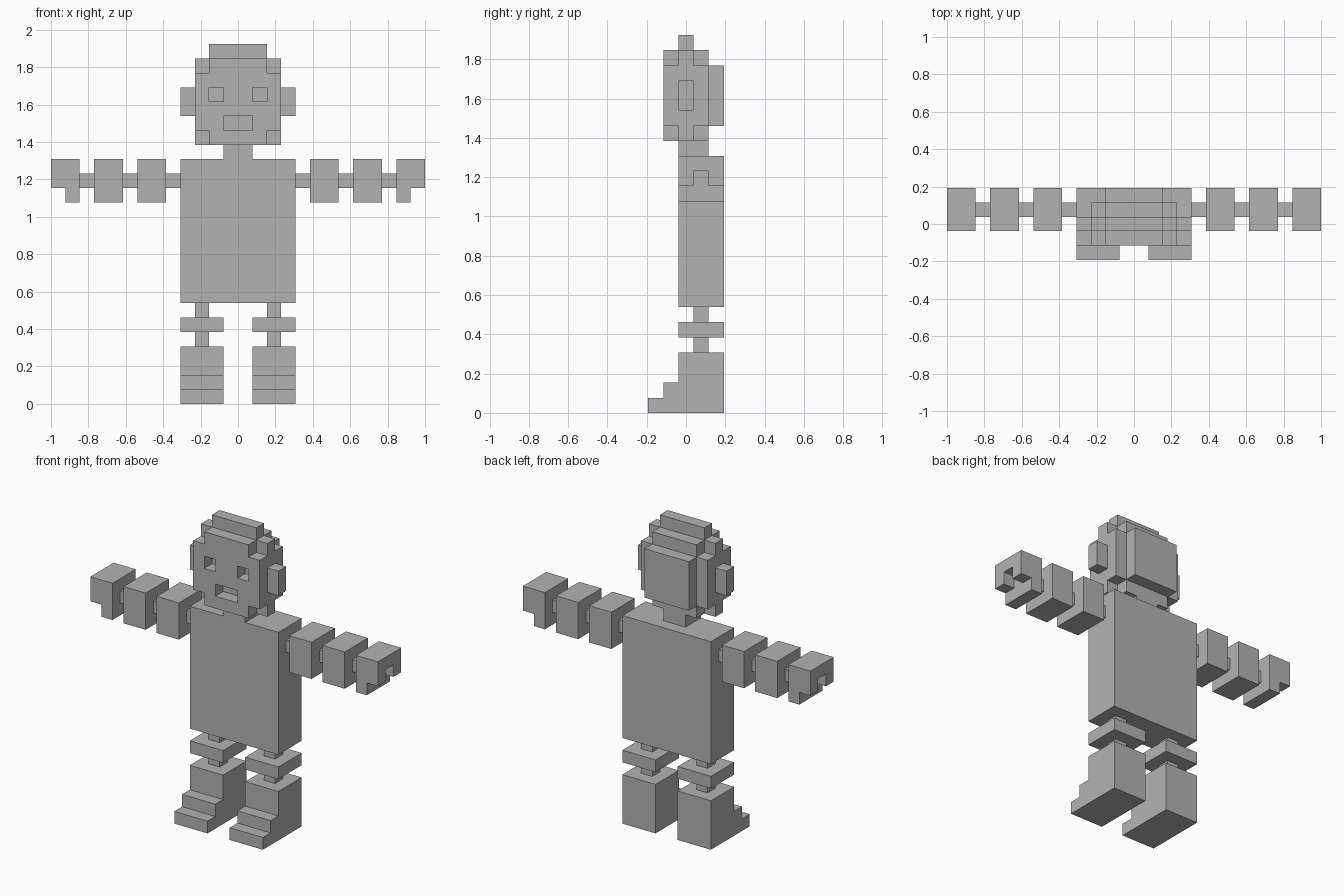
import bpy, bmesh, math
from itertools import product
from mathutils import Vector

if "Cube" in bpy.data.objects:
    bpy.data.objects.remove(bpy.data.objects["Cube"])

U = 2 / 26          # edge of one cube
Y0 = 2.5            # cubes from the toes to the centre line

grey = bpy.data.materials.new("plain grey")
grey.diffuse_color = (0.45, 0.45, 0.45, 1)
grey.use_nodes = True
grey.node_tree.nodes["Principled BSDF"].inputs["Base Color"].default_value = grey.diffuse_color


def cells(box):
    """All unit cubes inside (x0, x1, y0, y1, z0, z1)."""
    x0, x1, y0, y1, z0, z1 = box
    return set(product(range(x0, x1), range(y0, y1), range(z0, z1)))


def part(name, solids, cuts=(), mirror=False):
    """Union of boxes minus cut boxes, keeping only the outer skin."""
    filled = set().union(*map(cells, solids))
    filled -= set().union(*map(cells, cuts))
    bm = bmesh.new()
    for c in filled:
        for axis in range(3):
            for side in (0, 1):
                n = list(c)
                n[axis] += 2 * side - 1
                if tuple(n) in filled:
                    continue
                a, b = (axis + 1) % 3, (axis + 2) % 3
                loop = [(0, 0), (1, 0), (1, 1), (0, 1)]
                verts = []
                for i, j in (loop if side else reversed(loop)):
                    p = Vector(c)
                    p[axis] += side
                    p[a] += i
                    p[b] += j
                    p.y -= Y0
                    verts.append(bm.verts.new(p * U))
                bm.faces.new(verts)
    # Join the cube faces into large flat ones
    bmesh.ops.remove_doubles(bm, verts=bm.verts, dist=U * 0.01)
    bmesh.ops.dissolve_limit(bm, angle_limit=math.radians(1),
                             verts=bm.verts, edges=bm.edges)
    mesh = bpy.data.meshes.new(name)
    bm.to_mesh(mesh)
    bm.free()
    mesh.materials.append(grey)
    obj = bpy.data.objects.new(name, mesh)
    bpy.context.collection.objects.link(obj)
    if mirror:
        mod = obj.modifiers.new("mirror", 'MIRROR')
        mod.use_mirror_merge = False
    return obj


# Torso and neck
part("torso", [(-4, 4, 2, 5, 7, 17)])
part("neck", [(-1, 1, 2, 4, 17, 18)])

# Head: full middle slab, corner-notched slabs front and back, cap and back plate
part("head",
     [(-3, 3, 2, 3, 18, 24),
      (-2, 2, 1, 4, 18, 24),
      (-3, 3, 1, 4, 19, 23),
      (-2, 2, 2, 3, 24, 25),
      (-2, 2, 4, 5, 19, 23)],
     cuts=[(-2, -1, 1, 2, 21, 22),      # eyes
           (1, 2, 1, 2, 21, 22),
           (-1, 1, 1, 2, 19, 20)])      # mouth
part("ear", [(3, 4, 2, 3, 20, 22)], mirror=True)

# Arms: two blocks and a hand, each on a thin joint
for label, x in (("shoulder", 4), ("elbow", 7), ("wrist", 10)):
    part(label + "_joint", [(x, x + 1, 3, 4, 15, 16)], mirror=True)
for label, x in (("upper_arm", 5), ("forearm", 8)):
    part(label, [(x, x + 2, 2, 5, 14, 17)], mirror=True)
part("hand", [(11, 13, 2, 5, 15, 17), (11, 12, 2, 5, 14, 15)],
     cuts=[(12, 13, 3, 4, 15, 16)], mirror=True)

# Legs: thin posts, a knee plate and a stepped boot
part("hip_post", [(2, 3, 3, 4, 6, 7)], mirror=True)
part("knee_plate", [(1, 4, 2, 5, 5, 6)], mirror=True)
part("shin_post", [(2, 3, 3, 4, 4, 5)], mirror=True)
part("boot", [(1, 4, 2, 5, 0, 4), (1, 4, 1, 2, 0, 2), (1, 4, 0, 1, 0, 1)],
     mirror=True)
